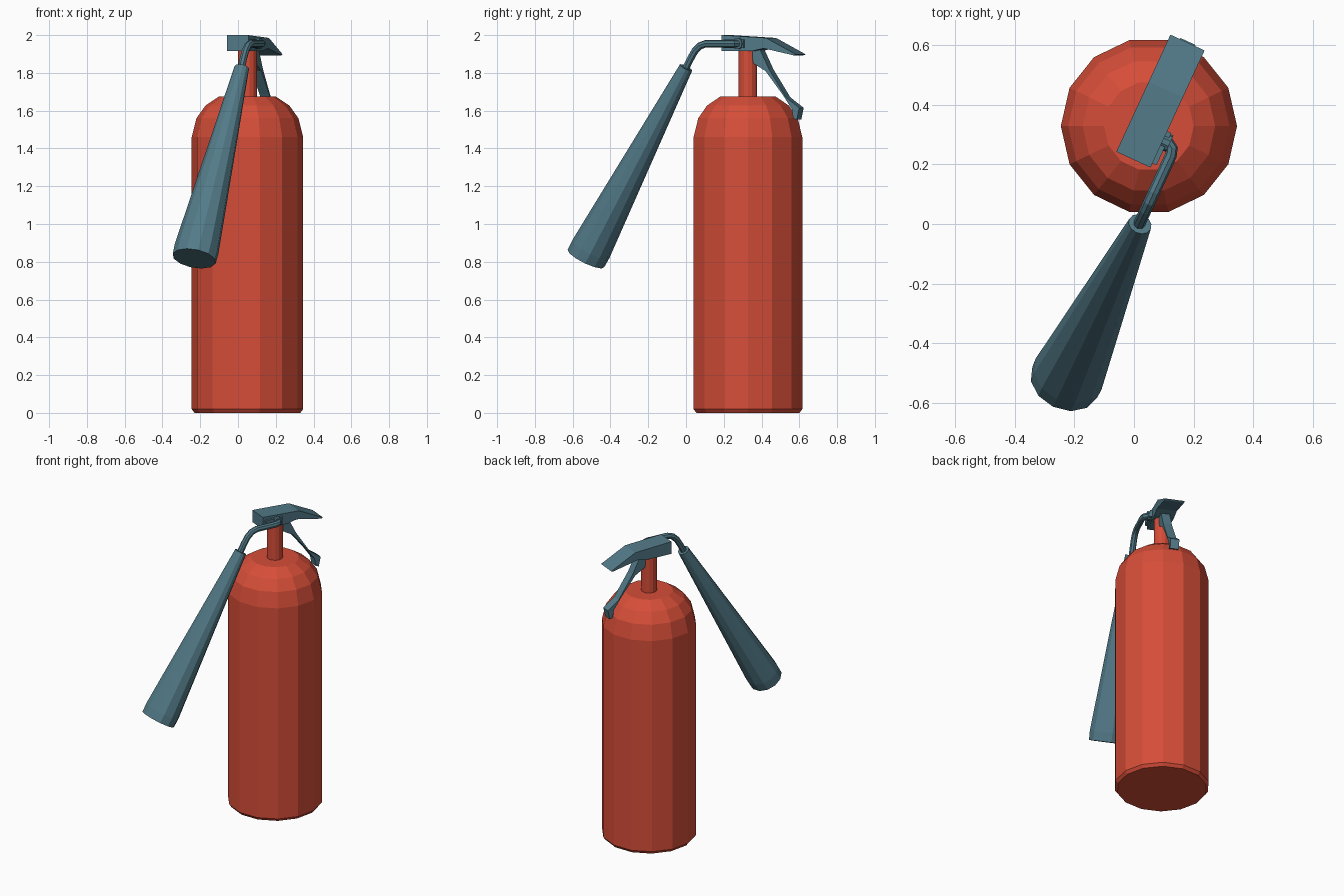
import bpy, bmesh, math
from mathutils import Vector, Matrix

if "Cube" in bpy.data.objects:
    bpy.data.objects.remove(bpy.data.objects["Cube"])

def material(name, rgb):
    m = bpy.data.materials.new(name)
    m.diffuse_color = (*rgb, 1)
    m.use_nodes = True
    m.node_tree.nodes["Principled BSDF"].inputs["Base Color"].default_value = m.diffuse_color
    return m

RED = material("red paint", (0.67, 0.075, 0.040))
TEAL = material("slate teal", (0.085, 0.195, 0.245))

CX, CY = 0.05, 0.328
# Head parts are modelled along local x, then turned about the tank axis
HEAD = Matrix.Translation((CX, CY, 0)) @ Matrix.Rotation(math.radians(65.2), 4, 'Z')

def finish(name, bm, mat, matrix=None):
    bmesh.ops.recalc_face_normals(bm, faces=bm.faces)
    me = bpy.data.meshes.new(name)
    bm.to_mesh(me)
    bm.free()
    me.materials.append(mat)
    ob = bpy.data.objects.new(name, me)
    if matrix:
        ob.matrix_world = matrix
    bpy.context.collection.objects.link(ob)
    return ob

def loft(name, rings, mat, matrix=None):
    """Skin a list of point rings and cap both ends."""
    bm = bmesh.new()
    loops = [[bm.verts.new(p) for p in r] for r in rings]
    n = len(loops[0])
    for a, b in zip(loops, loops[1:]):
        for i in range(n):
            j = (i + 1) % n
            bm.faces.new((a[i], a[j], b[j], b[i]))
    bm.faces.new(loops[0])
    bm.faces.new(loops[-1])
    return finish(name, bm, mat, matrix)

def ring(c, e1, e2, n):
    return [c + e1 * math.cos(2 * math.pi * i / n) + e2 * math.sin(2 * math.pi * i / n)
            for i in range(n)]

def lathe(name, profile, n, mat):
    return loft(name, [ring(Vector((CX, CY, z)), Vector((r, 0, 0)), Vector((0, r, 0)), n)
                       for r, z in profile], mat)

def slab(name, profile, y0, y1, mat):
    """Extrude an x-z outline across the head's width."""
    return loft(name, [[Vector((x, y, z)) for x, z in profile] for y in (y0, y1)], mat, HEAD)

# Tank and neck
lathe("tank", [(0.28, 0), (0.295, 0.02), (0.295, 1.46), (0.27, 1.56),
               (0.222, 1.627), (0.15, 1.675)], 14, RED)
lathe("neck", [(0.05, 1.66), (0.05, 1.93)], 14, RED)

# Top handle
slab("top_handle", [(-0.124, 1.917), (-0.124, 2.0), (0.135, 1.985), (0.308, 1.898),
                    (0.295, 1.893), (0.12, 1.93), (0.06, 1.917)], -0.063, 0.063, TEAL)

# Squeeze lever below the handle
slab("squeeze_lever", [(0.03, 1.93), (0.08, 1.93), (0.135, 1.82), (0.235, 1.67),
                       (0.312, 1.615), (0.298, 1.552), (0.277, 1.56), (0.268, 1.61),
                       (0.215, 1.685), (0.115, 1.81), (0.045, 1.85)], -0.028, 0.028, TEAL)

# Hose outlet plate and collar
slab("outlet_plate", [(-0.108, 1.932), (-0.108, 1.978), (0.01, 1.978), (0.01, 1.932)],
     -0.078, -0.05, TEAL)
loft("hose_collar", [ring(Vector((-0.025, y, 1.955)), Vector((0.03, 0, 0)),
                          Vector((0, 0, 0.03)), 10) for y in (-0.06, -0.088)], TEAL, HEAD)

# Bent hose, swept along a path
path = [Vector(p) for p in [(-0.025, -0.05, 1.955), (-0.025, -0.085, 1.955),
                            (-0.035, -0.101, 1.955), (-0.058, -0.108, 1.955),
                            (-0.195, -0.108, 1.955), (-0.23, -0.108, 1.943),
                            (-0.26, -0.108, 1.915), (-0.285, -0.108, 1.875),
                            (-0.32, -0.108, 1.81)]]
rings = []
e1, e2, prev = Vector((0.02, 0, 0)), Vector((0, 0, 0.02)), Vector((0, -1, 0))
for i, p in enumerate(path):
    a, b = path[max(i - 1, 0)], path[min(i + 1, len(path) - 1)]
    t = (b - a).normalized()
    q = prev.rotation_difference(t)
    e1, e2, prev = q @ e1, q @ e2, t
    rings.append(ring(p, e1, e2, 8))
loft("hose", rings, TEAL, HEAD)

# Discharge horn, slightly wider than deep
start, end = Vector((0.02, 0.0, 1.828)), Vector((-0.232, -0.53, 0.817))
axis = (end - start).normalized()
side = axis.cross(Vector((0, 0, 1))).normalized()
deep = axis.cross(side)
loft("horn", [ring(start.lerp(end, t), side * w, deep * d, 12)
              for t, w, d in [(0, 0.04, 0.036), (0.95, 0.122, 0.107), (1, 0.12, 0.105)]], TEAL)
